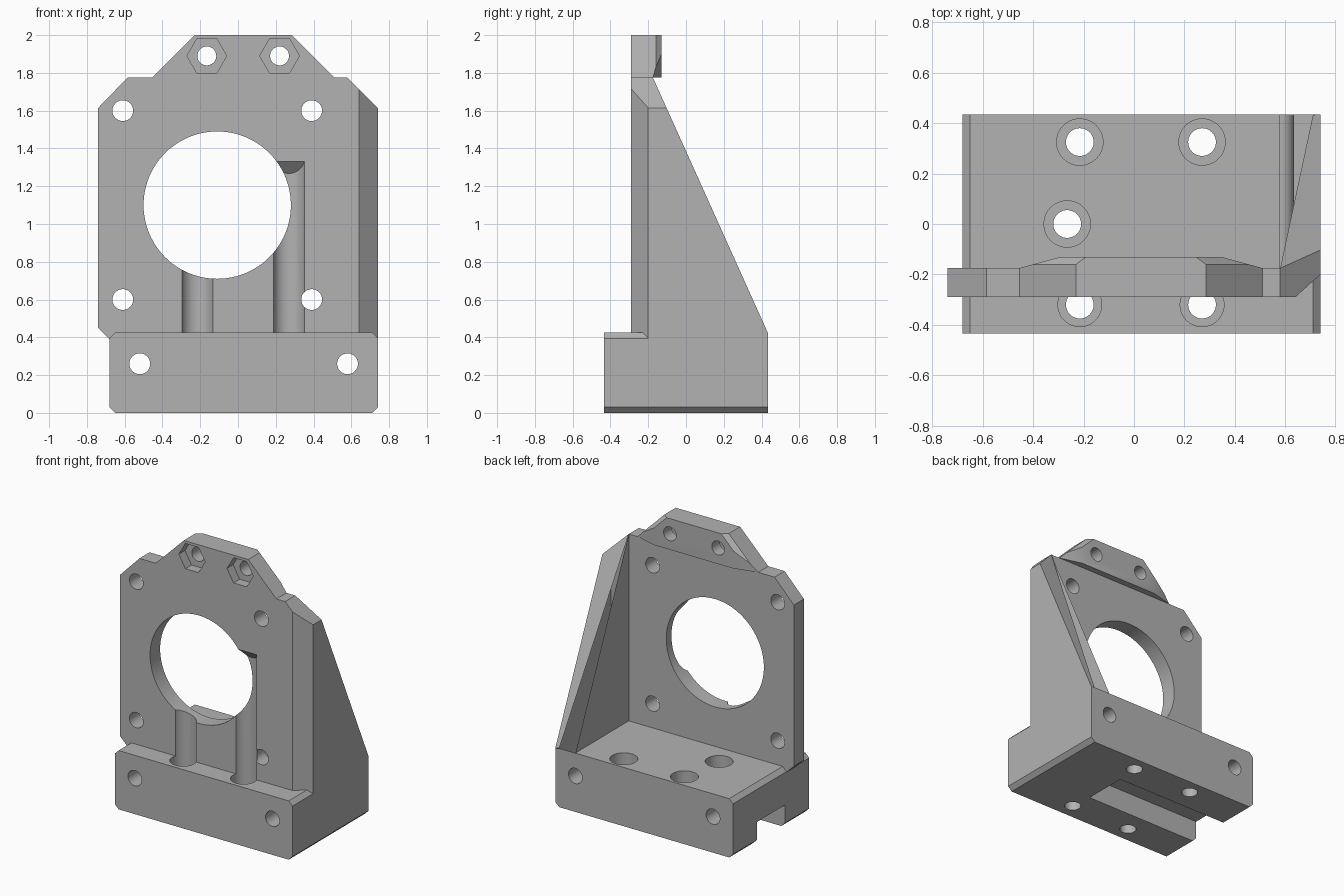
import bpy, bmesh, math
from mathutils import Vector, Matrix

cube = bpy.data.objects.get("Cube")
if cube:
    bpy.data.objects.remove(cube, do_unlink=True)

grey = bpy.data.materials.new("light grey plastic")
grey.use_nodes = True
colour = (0.45, 0.45, 0.45, 1)
grey.diffuse_color = colour
grey.node_tree.nodes["Principled BSDF"].inputs["Base Color"].default_value = colour


def finish(name, bm):
    bmesh.ops.recalc_face_normals(bm, faces=bm.faces)
    mesh = bpy.data.meshes.new(name)
    bm.to_mesh(mesh)
    bm.free()
    mesh.materials.append(grey)
    obj = bpy.data.objects.new(name, mesh)
    bpy.context.collection.objects.link(obj)
    return obj


def prism(points, lo, hi, axis):
    """Extrude a 2D outline along x (points are y, z) or y (points are x, z)."""
    bm = bmesh.new()
    place = (lambda a, b: (lo, a, b)) if axis == "x" else (lambda a, b: (a, lo, b))
    face = bm.faces.new([bm.verts.new(place(a, b)) for a, b in points])
    grown = bmesh.ops.extrude_face_region(bm, geom=[face])["geom"]
    shift = Vector((hi - lo, 0, 0)) if axis == "x" else Vector((0, hi - lo, 0))
    bmesh.ops.translate(bm, vec=shift, verts=[v for v in grown if isinstance(v, bmesh.types.BMVert)])
    return bm


def slice_off(bm, point, normal):
    """Remove everything on the normal side of a plane and cap the cut."""
    cut = bmesh.ops.bisect_plane(bm, geom=bm.verts[:] + bm.edges[:] + bm.faces[:],
                                 plane_co=point, plane_no=normal, clear_outer=True)["geom_cut"]
    edges = [e for e in cut if isinstance(e, bmesh.types.BMEdge) and e.is_boundary]
    if edges:
        bmesh.ops.edgeloop_fill(bm, edges=edges)


def rod(radius, centre, length, axis, sides=48):
    bm = bmesh.new()
    bmesh.ops.create_cone(bm, cap_ends=True, segments=sides, radius1=radius, radius2=radius, depth=length)
    if axis == "y":
        bmesh.ops.rotate(bm, matrix=Matrix.Rotation(math.pi / 2, 3, "X"), verts=bm.verts)
    bmesh.ops.translate(bm, vec=centre, verts=bm.verts)
    return bm


def combine(target, tool, operation):
    mod = target.modifiers.new(tool.name, "BOOLEAN")
    mod.operation, mod.object, mod.solver = operation, tool, "EXACT"
    bpy.context.view_layer.objects.active = target
    bpy.ops.object.modifier_apply(modifier=mod.name)
    bpy.data.objects.remove(tool, do_unlink=True)


# Base block with chamfered long edges
c = 0.03
left, right, top, back = -0.68, 0.74, 0.425, 0.435
bracket = finish("motor_bracket", prism(
    [(left + c, 0), (right - c, 0), (right, c), (right, top - c), (right - c, top),
     (left + c, top), (left, top - c), (left, c)], -back, back, "y"))

# Upright plate with clipped corners and a bevelled front edge
front, rear, shoulder = -0.29, -0.175, 1.775
bevel_point, bevel_normal = (0.64, front, 1), Vector((0.09, -0.10, 0))
bm = prism([(left, 0.3), (right, 0.3), (right, 1.615), (0.58, shoulder),
            (-0.585, shoulder), (-0.74, 1.615), (-0.74, 0.45), (left, 0.39)], front, rear, "y")
slice_off(bm, bevel_point, bevel_normal)
combine(bracket, finish("upright_plate", bm), "UNION")

# Side gusset, clipped to the same corner and bevel
bm = prism([(front, 0.2), (back, 0.2), (back, 0.42), (rear, shoulder), (front, shoulder)],
           0.58, right, "x")
slice_off(bm, (right, 0, 1.615), Vector((1, 0, 1)))
slice_off(bm, bevel_point, bevel_normal)
combine(bracket, finish("side_gusset", bm), "UNION")

# Top tab, thicker than the plate, with bevelled back corners
bm = prism([(-0.455, shoulder), (0.51, shoulder), (0.285, 2), (-0.23, 2)], front, -0.13, "y")
middle = 0.0275
for side in (-1, 1):
    edge = Vector((middle + side * 0.2575, -0.16, 2))
    slice_off(bm, edge, Vector((side * 0.03, 0.04, 0.03)))
    low = Vector((middle + side * 0.4275, -0.16, 1.83))
    slice_off(bm, low, Vector((side * 0.03, 0.11, 0)))
combine(bracket, finish("top_tab", bm), "UNION")

cutters = []
# Large motor opening, plate screw holes and base cross holes
cutters.append(rod(0.39, (-0.11, -0.25, 1.1), 0.4, "y", 96))
for x in (-0.61, 0.39):
    for z in (0.6, 1.6):
        cutters.append(rod(0.055, (x, -0.25, z), 0.3, "y"))
for x in (-0.52, 0.58):
    cutters.append(rod(0.055, (x, 0, 0.26), 1.2, "y"))

# Nut pockets and holes in the top tab
for x in (-0.165, 0.22):
    cutters.append(rod(0.05, (x, -0.2, 1.89), 0.4, "y"))
    pocket = rod(0.105, (0, 0, 0), 0.14, "y", 6)
    if max(v.co.x for v in pocket.verts) < 0.1:
        bmesh.ops.rotate(pocket, matrix=Matrix.Rotation(math.pi / 6, 3, "Y"), verts=pocket.verts)
    bmesh.ops.translate(pocket, vec=(x, front, 1.89), verts=pocket.verts)
    cutters.append(pocket)

# Counterbored base screws; the front pair run up the plate as channels
floor = 0.25
for x, y in ((-0.215, 0.325), (0.27, 0.325), (-0.265, 0), (-0.215, -0.32), (0.27, -0.32)):
    cutters.append(rod(0.055, (x, y, 0.2), 0.6, "z"))
    ceiling = 1.33 if y < -0.1 else 0.6
    bore = rod(0.087 if y < -0.1 else 0.092, (x, y, (floor + ceiling) / 2), ceiling - floor, "z")
    if y < -0.1:
        for v in bore.verts:
            if v.co.z > 1:
                v.co.z -= (v.co.y - front) * 1.1
    cutters.append(bore)

# Slot under the base, open at one end
cutters.append(prism([(-0.16, -0.1), (0.16, -0.1), (0.16, 0.16), (-0.16, 0.16)], -0.9, 0.255, "x"))

for i, bm in enumerate(cutters):
    combine(bracket, finish("cutter", bm), "DIFFERENCE")

bpy.ops.object.select_all(action="DESELECT")
bracket.select_set(True)
bpy.context.view_layer.objects.active = bracket
bpy.ops.object.shade_smooth_by_angle(angle=math.radians(25))
